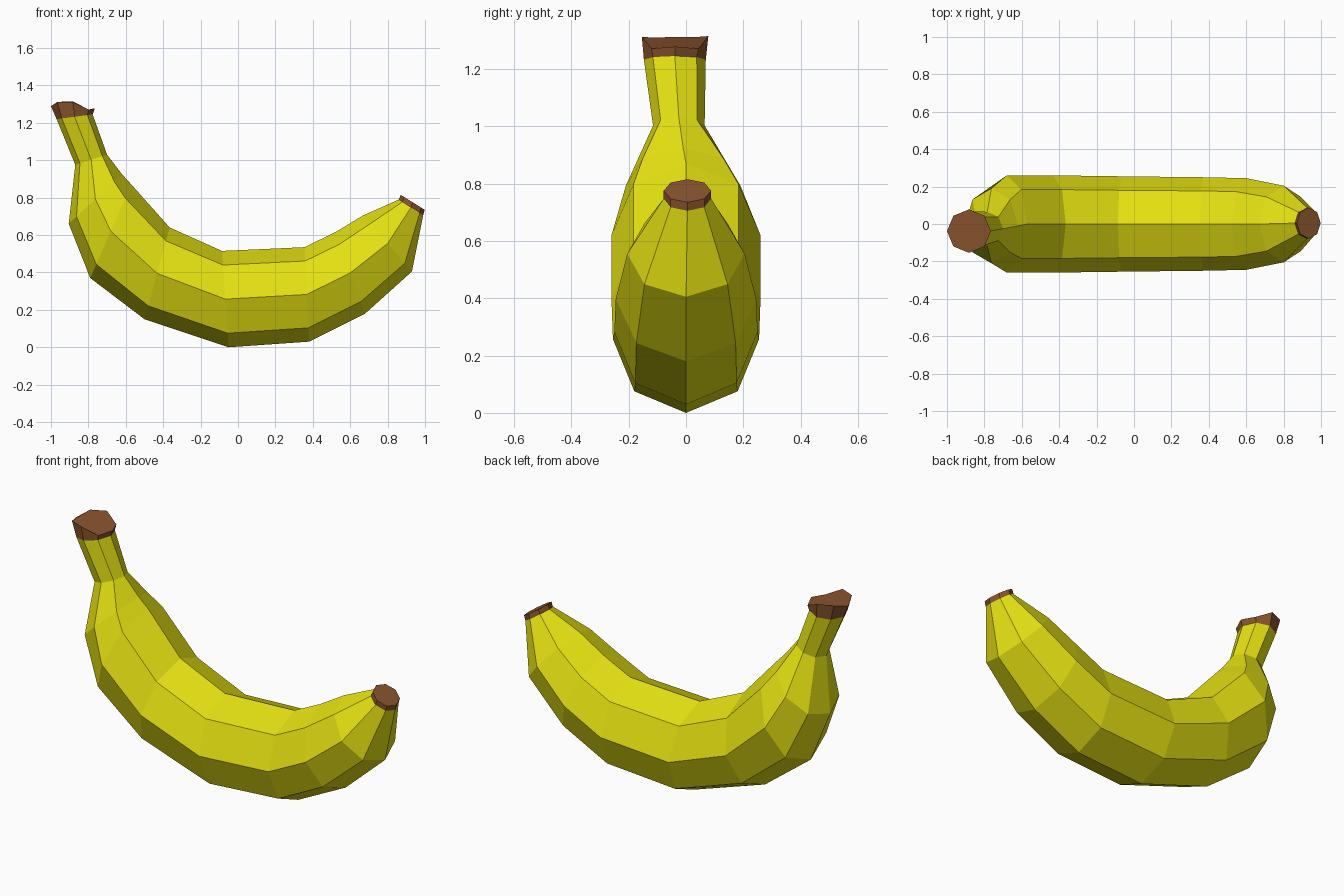
import bpy, bmesh, math
from mathutils import Vector

if "Cube" in bpy.data.objects:
    bpy.data.objects.remove(bpy.data.objects["Cube"])


def material(name, rgb):
    m = bpy.data.materials.new(name)
    m.diffuse_color = (*rgb, 1)
    m.use_nodes = True
    m.node_tree.nodes["Principled BSDF"].inputs["Base Color"].default_value = m.diffuse_color
    return m


peel = material("yellow_peel", (0.78, 0.75, 0.006))
brown = material("brown_ends", (0.26, 0.092, 0.028))

SIDES = 8


def ring(bx, bz, tx, tz, ry, cy=0.0):
    """Octagon between an outer point (bx,bz) and an inner point (tx,tz)."""
    c = Vector(((bx + tx) / 2, cy, (bz + tz) / 2))
    u = Vector(((tx - bx) / 2, 0, (tz - bz) / 2))
    v = Vector((0, ry, 0))
    return [c + u * math.cos(a) + v * math.sin(a)
            for a in (2 * math.pi * i / SIDES for i in range(SIDES))]


def loft(name, rings, mat, caps):
    """Skin a list of rings; caps = ring indices (0 or -1) to close."""
    bm = bmesh.new()
    loops = [[bm.verts.new(p) for p in r] for r in rings]
    for a, b in zip(loops, loops[1:]):
        for i in range(SIDES):
            j = (i + 1) % SIDES
            bm.faces.new((a[i], a[j], b[j], b[i]))
    for k in caps:
        bm.faces.new(loops[k])
    bmesh.ops.recalc_face_normals(bm, faces=bm.faces)
    me = bpy.data.meshes.new(name)
    bm.to_mesh(me)
    bm.free()
    me.materials.append(mat)
    ob = bpy.data.objects.new(name, me)
    bpy.context.collection.objects.link(ob)
    return ob


# Cross-sections from the blossom tip (right) to the stalk (left)
tip = ring(0.99, 0.705, 0.86, 0.79, 0.083, 0.005)
tip_end = ring(0.998, 0.735, 0.87, 0.815, 0.083, 0.005)
stalk = ring(-0.97, 1.22, -0.777, 1.245, 0.108, -0.039)
body = [
    tip,
    ring(0.93, 0.405, 0.67, 0.705, 0.205),
    ring(0.68, 0.18, 0.52, 0.615, 0.245),
    ring(0.38, 0.03, 0.355, 0.535, 0.25),
    ring(-0.05, 0.0, -0.085, 0.515, 0.255),
    ring(-0.50, 0.15, -0.365, 0.64, 0.26),
    ring(-0.79, 0.37, -0.57, 0.87, 0.26),
    ring(-0.905, 0.66, -0.62, 0.925, 0.20, -0.01),
    ring(-0.87, 0.975, -0.70, 1.03, 0.09, -0.025),
    stalk,
]

# Uneven cut at the top of the stalk: both y sides rise higher
stalk_end = ring(-1.0, 1.285, -0.765, 1.278, 0.116, -0.038)
for i, dz in enumerate((0, -0.008, 0.033, 0.028, 0.004, 0.026, 0.03, -0.008)):
    stalk_end[i].z += dz

loft("peel_body", body, peel, ())
loft("blossom_tip", [tip, tip_end], brown, (-1,))
loft("stalk_cut_end", [stalk, stalk_end], brown, (-1,))

# Open parts: make sure the peel and end shells face outwards
for name, centre in (("blossom_tip", Vector((0.925, 0, 0.75))),
                     ("stalk_cut_end", Vector((-0.87, -0.04, 1.24)))):
    me = bpy.data.objects[name].data
    if sum((p.center - centre).dot(p.normal) for p in me.polygons) < 0:
        me.flip_normals()
me = bpy.data.objects["peel_body"].data
low = min(me.polygons, key=lambda p: p.center.z)
if low.normal.z > 0:
    me.flip_normals()
